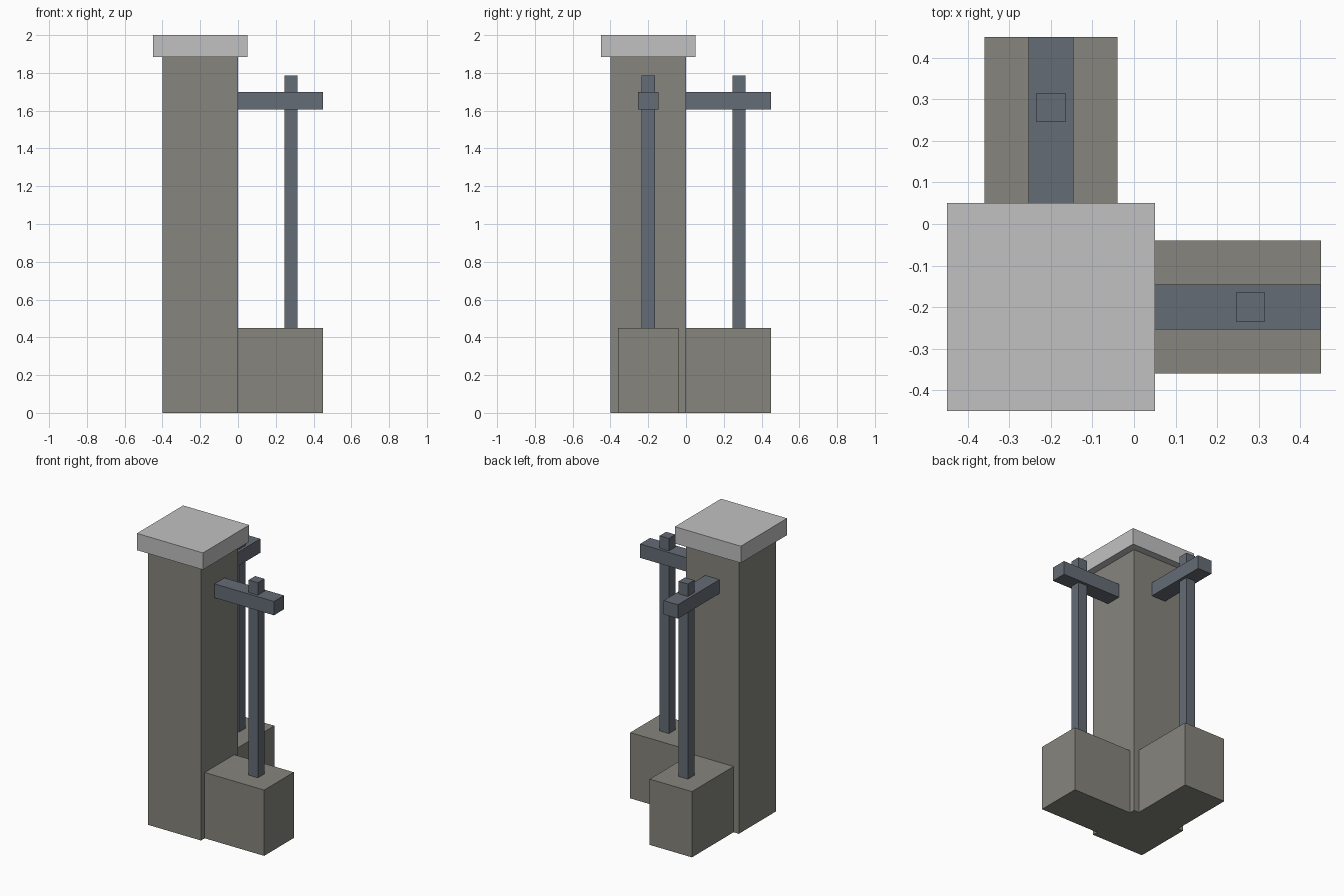
import bpy

cube = bpy.data.objects.get("Cube")
if cube:
    bpy.data.objects.remove(cube, do_unlink=True)


def make_material(name, srgb):
    linear = [((c / 255 + 0.055) / 1.055) ** 2.4 for c in srgb] + [1.0]
    mat = bpy.data.materials.new(name)
    mat.use_nodes = True
    mat.diffuse_color = linear
    bsdf = next(n for n in mat.node_tree.nodes if n.type == 'BSDF_PRINCIPLED')
    bsdf.inputs["Base Color"].default_value = linear
    return mat


stone = make_material("warm grey stone", (134, 133, 125))
cap_stone = make_material("light grey stone", (193, 193, 193))
metal = make_material("blue grey metal", (101, 108, 118))


def box(name, x, y, z, mat):
    """Box from (min, max) ranges along each axis."""
    ranges = (x, y, z)
    bpy.ops.mesh.primitive_cube_add(size=1, location=[(a + b) / 2 for a, b in ranges])
    obj = bpy.context.object
    obj.name = name
    obj.scale = [b - a for a, b in ranges]
    bpy.ops.object.transform_apply(location=False, rotation=False, scale=True)
    obj.data.materials.append(mat)
    return obj


# Corner pillar with an overhanging cap
box("pillar", (-0.4, 0), (-0.4, 0), (0, 1.885), stone)
box("pillar_cap", (-0.45, 0.05), (-0.45, 0.05), (1.885, 2.0), cap_stone)

# Low wall, upright bar and top rail on each wing: (along, across, height)
wing_parts = [
    ("low_wall", (0, 0.45), (-0.36, -0.04), (0, 0.45), stone),
    ("upright_bar", (0.245, 0.315), (-0.235, -0.165), (0.45, 1.785), metal),
    ("top_rail", (0, 0.45), (-0.254, -0.146), (1.605, 1.7), metal),
]
for name, along, across, height, mat in wing_parts:
    box("left_" + name, along, across, height, mat)
    box("back_" + name, across, along, height, mat)
